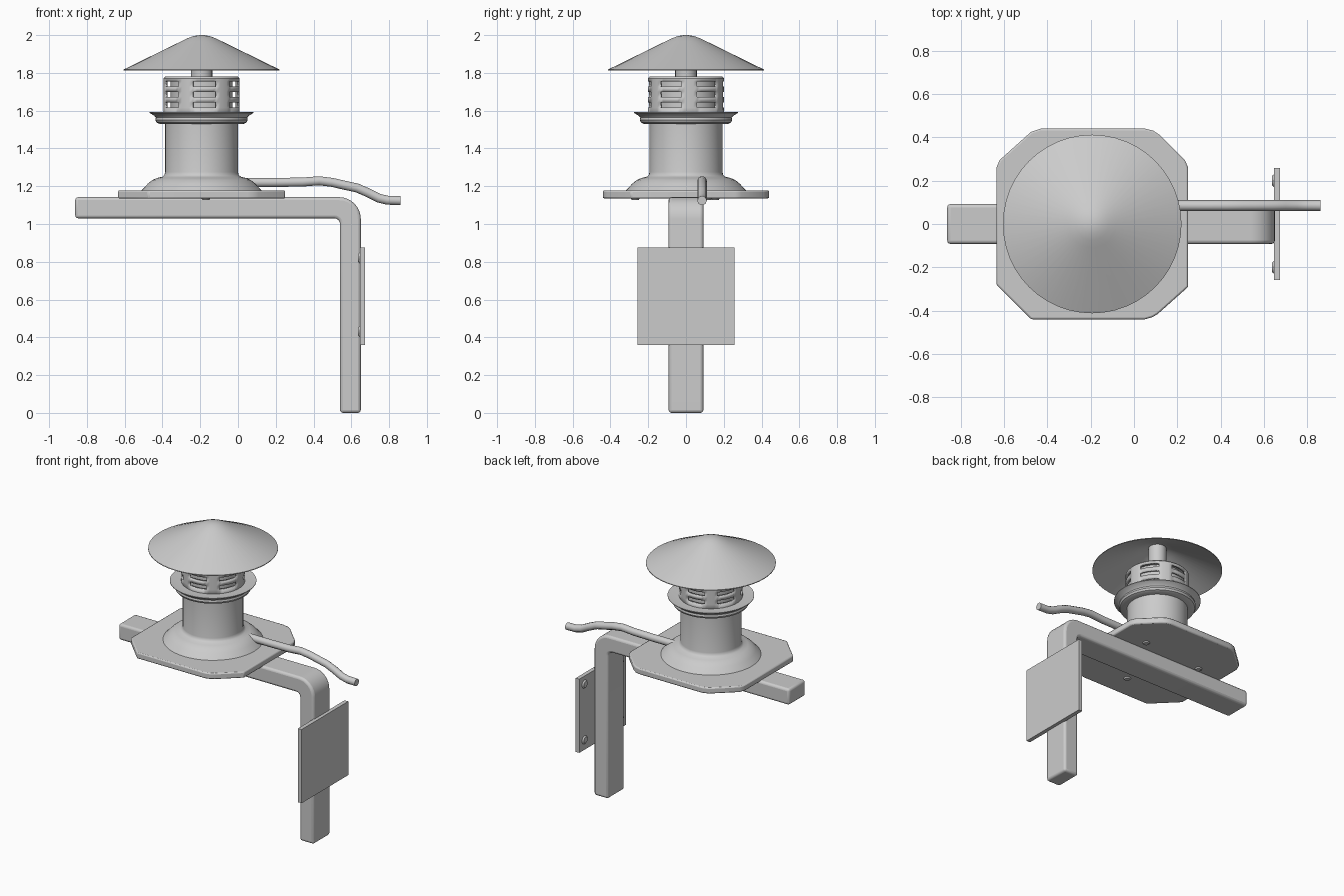
import bpy, bmesh, math
from math import sin, cos, pi, radians
from mathutils import Vector, Matrix

if "Cube" in bpy.data.objects:
    bpy.data.objects.remove(bpy.data.objects["Cube"])

CX = -0.193  # axis of the vent
grey = bpy.data.materials.new("light_grey")
grey.diffuse_color = (0.6, 0.6, 0.6, 1)
grey.use_nodes = True
grey.node_tree.nodes["Principled BSDF"].inputs["Base Color"].default_value = grey.diffuse_color


def finish(bm, name, angle=35):
    bmesh.ops.remove_doubles(bm, verts=bm.verts, dist=1e-5)
    bmesh.ops.recalc_face_normals(bm, faces=bm.faces)
    me = bpy.data.meshes.new(name)
    bm.to_mesh(me)
    bm.free()
    ob = bpy.data.objects.new(name, me)
    bpy.context.collection.objects.link(ob)
    me.materials.append(grey)
    bpy.ops.object.select_all(action='DESELECT')
    ob.select_set(True)
    bpy.context.view_layer.objects.active = ob
    bpy.ops.object.shade_smooth_by_angle(angle=radians(angle))
    return ob


def bevel(ob, width, segs=3):
    m = ob.modifiers.new("bevel", 'BEVEL')
    m.width, m.segments = width, segs
    m.limit_method, m.angle_limit = 'ANGLE', radians(30)


def lathe(name, profile, n=48):
    bm = bmesh.new()
    vs = [bm.verts.new((CX + r, 0, z)) for r, z in profile]
    es = [bm.edges.new(p) for p in zip(vs, vs[1:])]
    bmesh.ops.spin(bm, geom=vs + es, cent=(CX, 0, 0), axis=(0, 0, 1),
                   angle=2 * pi, steps=n, use_duplicate=False)
    return finish(bm, name)


def prism(name, pts, to3d, depth):
    bm = bmesh.new()
    f = bm.faces.new([bm.verts.new(to3d(p)) for p in pts])
    r = bmesh.ops.extrude_face_region(bm, geom=[f])
    bmesh.ops.translate(bm, vec=depth,
                        verts=[v for v in r['geom'] if isinstance(v, bmesh.types.BMVert)])
    return finish(bm, name)


def button(name, loc, direction, r, h):
    # low domed fastener head
    bm = bmesh.new()
    rot = Vector(direction).to_track_quat('Z', 'Y').to_matrix().to_4x4()
    bmesh.ops.create_cone(bm, cap_ends=True, segments=16, radius1=r, radius2=r * 0.7,
                          depth=h, matrix=Matrix.Translation(loc) @ rot)
    return finish(bm, name)


# rain cap: thin hollow cone with a rounded tip
lathe("rain_cap", [(0, 2.0), (0.02, 1.999), (0.045, 1.994), (0.075, 1.983), (0.11, 1.966),
                   (0.412, 1.818), (0.412, 1.813), (0.11, 1.954), (0.075, 1.97),
                   (0.04, 1.98), (0, 1.984)])
lathe("cap_stem", [(0.057, 1.75), (0.057, 1.975)], 24)

# slotted vent head: six columns of three slots
bm = bmesh.new()
zs = [1.56, 1.616, 1.643, 1.673, 1.7, 1.727, 1.754, 1.77, 1.78]
rs = [0.202] * 7 + [0.202, 0.193]
N = 60
ring = [[bm.verts.new((CX + r * cos(radians(-43 + 6 * i)), r * sin(radians(-43 + 6 * i)), z))
         for i in range(N)] for r, z in zip(rs, zs)]
for j in range(len(zs) - 1):
    for i in range(N):
        if j in (1, 3, 5) and i % 10 < 6:
            continue
        k = (i + 1) % N
        bm.faces.new((ring[j][i], ring[j][k], ring[j + 1][k], ring[j + 1][i]))
bm.faces.new(ring[-1])
head = finish(bm, "slotted_head")
s = head.modifiers.new("wall", 'SOLIDIFY')
s.thickness, s.offset = 0.014, -1
lathe("inner_core", [(0, 1.54), (0.165, 1.54), (0.165, 1.762), (0, 1.762)])

# collar and pipe with flared foot
lathe("collar", [(0.18, 1.53), (0.222, 1.53), (0.238, 1.537), (0.245, 1.55), (0.242, 1.563),
                 (0.25, 1.573), (0.275, 1.588), (0.275, 1.592), (0.24, 1.588), (0.19, 1.588)])
lathe("pipe_and_flare", [(0.193, 1.54), (0.193, 1.275), (0.197, 1.26), (0.208, 1.25),
                         (0.235, 1.244), (0.262, 1.232), (0.285, 1.213), (0.318, 1.178),
                         (0.318, 1.15)])

# eight-sided base plate
base = prism("base_plate",
             [(-0.635, -0.28), (-0.475, -0.44), (0.05, -0.44), (0.085, -0.43), (0.11, -0.415),
              (0.25, -0.29), (0.25, 0.26), (0.235, 0.295), (0.12, 0.41), (0.09, 0.43),
              (0.05, 0.44), (-0.43, 0.44), (-0.475, 0.425), (-0.62, 0.295), (-0.635, 0.26)],
             lambda p: (p[0], p[1], 1.135), (0, 0, 0.043))
bevel(base, 0.008, 2)
for k in range(3):
    a = radians(35 + 120 * k)
    button(f"base_bolt_{k}", (CX + 0.27 * cos(a), 0.27 * sin(a), 1.133), (0, 0, -1), 0.026, 0.012)


# bent support arm
def arc(cx, cz, r, a0, a1, n):
    return [(cx + r * cos(radians(a0 + (a1 - a0) * i / n)),
             cz + r * sin(radians(a0 + (a1 - a0) * i / n))) for i in range(n + 1)]


arm_pts = ([(-0.862, 1.03), (-0.862, 1.142)] + arc(0.535, 1.027, 0.115, 90, 0, 8)
           + [(0.65, 0), (0.54, 0)] + arc(0.51, 1.0, 0.03, 0, 90, 4))
arm = prism("support_arm", arm_pts, lambda p: (p[0], -0.092, p[1]), (0, 0.184, 0))
bevel(arm, 0.016)

# wall plate with four screws on the arm side
prism("wall_plate", [(-0.258, 0.36), (0.258, 0.36), (0.258, 0.876), (-0.258, 0.876)],
      lambda p: (0.645, p[0], p[1]), (0.028, 0, 0))
for y in (-0.2, 0.2):
    for z in (0.43, 0.82):
        button(f"plate_screw_{y}_{z}", (0.641, y, z), (-1, 0, 0), 0.03, 0.01)

# cable
cu = bpy.data.curves.new("cable_path", 'CURVE')
cu.dimensions = '3D'
cu.bevel_depth, cu.bevel_resolution, cu.use_fill_caps = 0.025, 3, True
path = [(0.0, 1.22), (0.2, 1.22), (0.34, 1.222), (0.43, 1.229), (0.5, 1.22), (0.56, 1.206),
        (0.63, 1.191), (0.69, 1.165), (0.745, 1.137), (0.79, 1.126), (0.86, 1.124)]
sp = cu.splines.new('POLY')
sp.points.add(len(path) - 1)
for p, (x, z) in zip(sp.points, path):
    p.co = (x, 0.085, z, 1)
tmp = bpy.data.objects.new("cable_tmp", cu)
bpy.context.collection.objects.link(tmp)
bm = bmesh.new()
bm.from_mesh(tmp.evaluated_get(bpy.context.evaluated_depsgraph_get()).to_mesh())
bpy.data.objects.remove(tmp)
finish(bm, "cable", 40)
